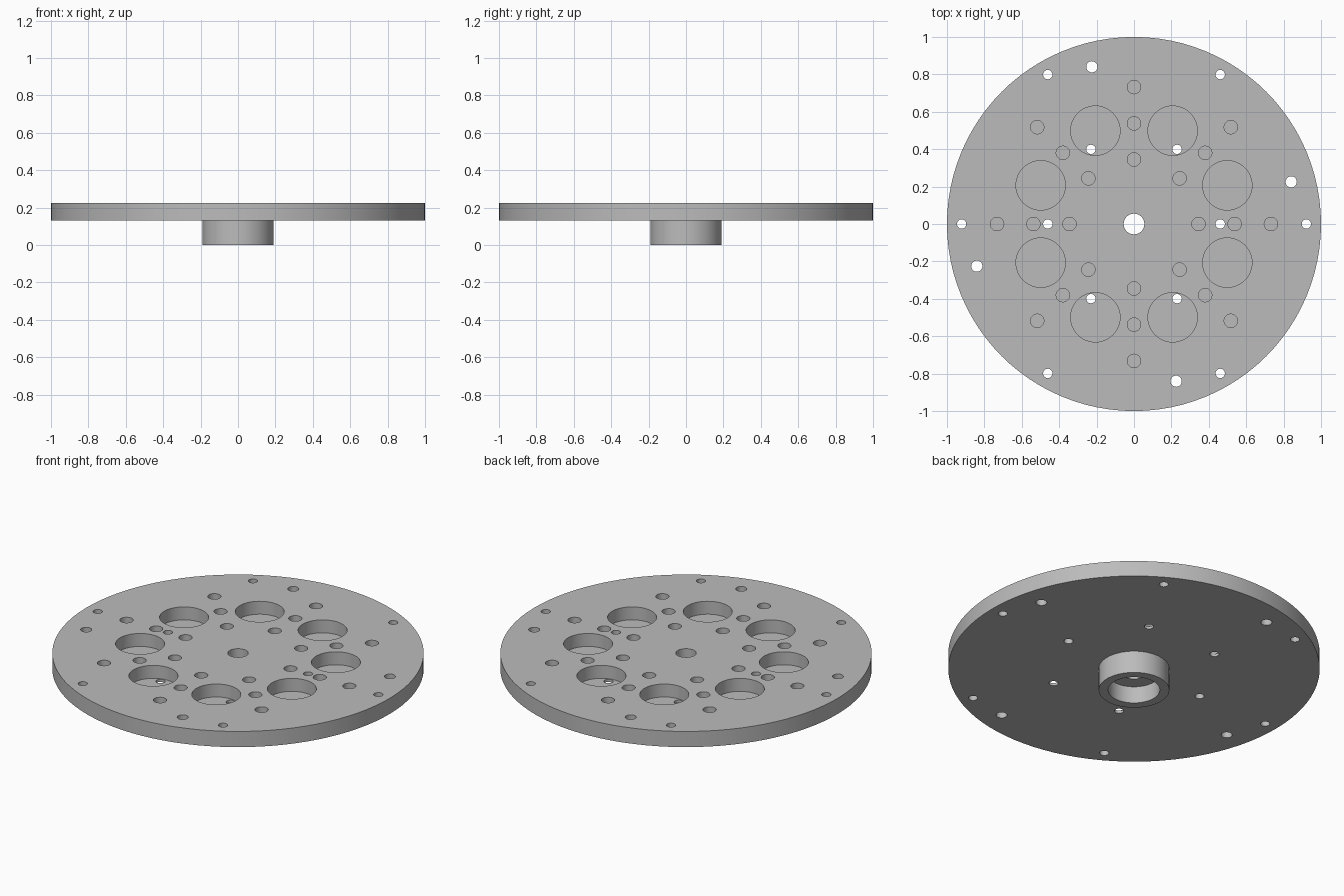
import bpy, bmesh
from math import radians, cos, sin, tau
from mathutils import Matrix, Vector

if "Cube" in bpy.data.objects:
    bpy.data.objects.remove(bpy.data.objects["Cube"])

TOP, DISC_BOTTOM = 0.225, 0.132
POCKET_FLOOR = TOP - 0.077

grey = bpy.data.materials.new("machined grey")
grey.use_nodes = True
colour = (0.5, 0.5, 0.5, 1)
grey.diffuse_color = colour
grey.node_tree.nodes["Principled BSDF"].inputs["Base Color"].default_value = colour


def make_object(name, bm):
    bmesh.ops.recalc_face_normals(bm, faces=bm.faces)
    mesh = bpy.data.meshes.new(name)
    bm.to_mesh(mesh)
    bm.free()
    mesh.materials.append(grey)
    obj = bpy.data.objects.new(name, mesh)
    bpy.context.collection.objects.link(obj)
    return obj


def lathe(name, profile, steps):
    bm = bmesh.new()
    verts = [bm.verts.new((r, 0, z)) for r, z in profile]
    edges = [bm.edges.new((v, verts[i - 1])) for i, v in enumerate(verts)]
    bmesh.ops.spin(bm, geom=verts + edges, axis=(0, 0, 1), cent=(0, 0, 0),
                   angle=tau, steps=steps, use_merge=True)
    bmesh.ops.remove_doubles(bm, verts=bm.verts, dist=0.0001)
    return make_object(name, bm)


def ring_cutter(name, rings, low, high):
    """Cylinders on circles: (circle radius, hole radius, count, start angle, sides)."""
    bm = bmesh.new()
    for circle, hole, count, start, sides in rings:
        for i in range(count):
            a = radians(start) + tau * i / count
            place = Vector((circle * cos(a), circle * sin(a), (low + high) / 2))
            bmesh.ops.create_cone(bm, cap_ends=True, segments=sides, radius1=hole,
                                  radius2=hole, depth=high - low,
                                  matrix=Matrix.Translation(place))
    obj = make_object(name, bm)
    obj.hide_render = True
    return obj


# Disc with a central bore and a hollow hub underneath
plate = lathe("drilled_plate_with_hub", [
    (0.055, TOP), (1, TOP), (1, DISC_BOTTOM), (0.19, DISC_BOTTOM),
    (0.19, 0), (0.139, 0), (0.139, 0.1), (0.055, 0.1)], 96)

# Large pockets and three circles of blind holes
blind = ring_cutter("blind_hole_cutter", [
    (0.54, 0.132, 8, 22.5, 48),
    (0.345, 0.036, 8, 0, 24),
    (0.538, 0.036, 8, 0, 24),
    (0.732, 0.036, 8, 0, 24)], POCKET_FLOOR, TOP + 0.1)

# Holes that pass right through the disc
through = ring_cutter("through_hole_cutter", [
    (0.461, 0.025, 6, 0, 20),
    (0.922, 0.025, 6, 0, 20),
    (0.87, 0.03, 4, 15, 20)], DISC_BOTTOM - 0.1, TOP + 0.1)

bpy.ops.object.select_all(action="DESELECT")
bpy.context.view_layer.objects.active = plate
plate.select_set(True)
for cutter in (blind, through):
    mod = plate.modifiers.new("drill", "BOOLEAN")
    mod.operation = "DIFFERENCE"
    mod.solver = "EXACT"
    mod.object = cutter
    bpy.ops.object.modifier_apply(modifier=mod.name)
    bpy.data.objects.remove(cutter)

bpy.ops.object.shade_smooth_by_angle(angle=radians(30))
